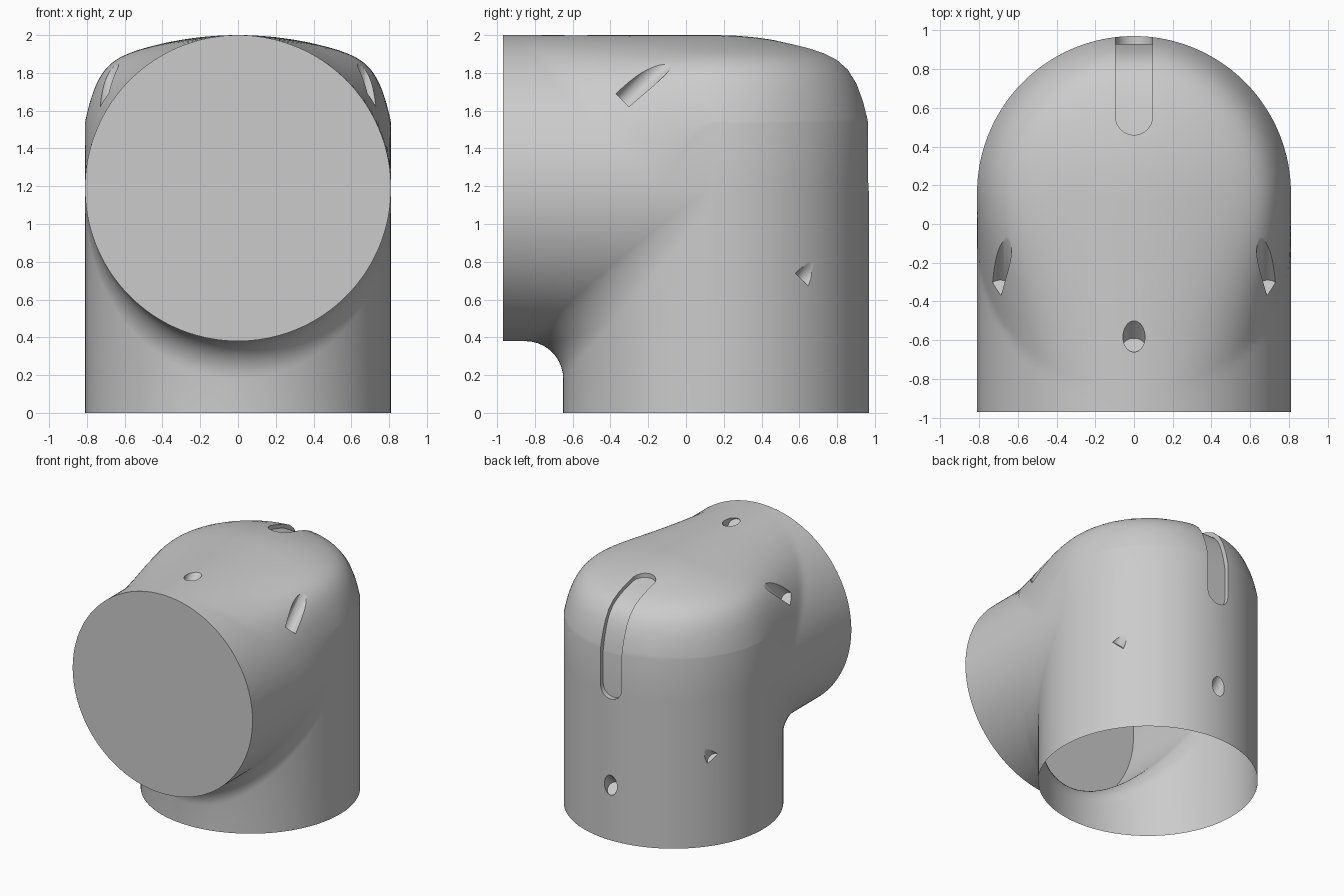
import bpy
import bmesh
from math import sin, cos, pi, sqrt
from mathutils import Matrix, Vector

if "Cube" in bpy.data.objects:
    bpy.data.objects.remove(bpy.data.objects["Cube"])

R = 0.81          # radius of both tubes
CY, CZ = 0.16, 1.19   # where the tube axes cross
FRONT = -0.97
FLOOR = 1.32      # screw pocket floors lie on the plane y + z = FLOOR

grey = bpy.data.materials.new("plain grey")
grey.use_nodes = True
grey.diffuse_color = (0.6, 0.6, 0.6, 1)
grey.node_tree.nodes["Principled BSDF"].inputs["Base Color"].default_value = (0.6, 0.6, 0.6, 1)


def make_object(name, bm):
    bmesh.ops.recalc_face_normals(bm, faces=bm.faces)
    mesh = bpy.data.meshes.new(name)
    bm.to_mesh(mesh)
    bm.free()
    mesh.materials.append(grey)
    obj = bpy.data.objects.new(name, mesh)
    bpy.context.collection.objects.link(obj)
    return obj


def loft(name, xs, outline):
    """Closed solid through side-on outlines, one for each x."""
    bm = bmesh.new()
    rings = [[bm.verts.new((x, y, z)) for y, z in outline(x)] for x in xs]
    n = len(rings[0])
    for a, b in zip(rings, rings[1:]):
        for i in range(n):
            j = (i + 1) % n
            bm.faces.new((a[i], a[j], b[j], b[i]))
    bm.faces.new(rings[0])
    bm.faces.new(rings[-1])
    return make_object(name, bm)


def dome(r):
    return 2 - 0.28 * r ** 2 - 0.28 * (r / R) ** 13


def top(x, y, s):
    """Height of the upper surface: round at the front, easing into the dome."""
    if y >= CY:
        return dome(min(R, sqrt(x * x + (y - CY) ** 2)))
    start = -0.08 - s
    u = max(0, (y - start) / (CY - start))
    w = sin(u * pi / 2)
    return (CZ + s) * (1 - w) + dome(abs(x)) * w


def elbow_outline(x):
    s = sqrt(R * R - x * x)
    f = 0.2 * sqrt(s / R)
    yc, zc = CY - s, CZ - s
    pts = [(CY + s, z) for z in (0, 0.4, 0.8, 1.2)]
    ys = [CY + s * cos(i / 12 * pi / 2) for i in range(12)]
    ys += [CY + (FRONT - CY) * i / 30 for i in range(31)]
    pts += [(y, top(x, y, s)) for y in ys]
    pts.append((FRONT, zc))
    # inner corner fillet
    for i in range(11):
        a = i / 10 * pi / 2
        pts.append((yc - f + f * sin(a), zc - f + f * cos(a)))
    pts.append((yc, 0))
    return pts


# Elbow body
T = pi / 2 - 0.03
body = loft("elbow_shell", [R * sin(T * i / 48) for i in range(-48, 49)], elbow_outline)

# Round-ended groove over the back corner
W = 0.095


def groove_outline(x):
    e = sqrt(max(0, W * W - x * x))
    start, end = 0.555 - e, 1.245 - e
    rs = [start - CY + (R - start + CY) * sin(i / 20 * pi / 2) for i in range(21)]
    pts = [(start, 2.2)]
    pts += [(CY + r - 0.04 * (r / R) ** 4, dome(r) - 0.035) for r in rs]
    return pts + [(CY + R - 0.04, end), (1.2, end), (1.2, 2.2)]


groove = loft("groove_cutter", [W * sin(pi / 2 * i / 8) for i in range(-8, 9)], groove_outline)

# Slanted screw pockets, given by x and z - y
bm = bmesh.new()
axis = Vector((0, 1, 1)).normalized()
turn = axis.to_track_quat("Z", "Y").to_matrix().to_4x4()
for x, v in ((0, 2.58), (0.69, 1.98), (-0.69, 1.98), (0.69, 0.08), (-0.69, 0.08), (0, -0.52)):
    base = Vector((x, (FLOOR - v) / 2, (FLOOR + v) / 2))
    bmesh.ops.create_cone(bm, cap_ends=True, segments=32, radius1=0.057, radius2=0.057,
                          depth=0.8, matrix=Matrix.Translation(base + axis * 0.4) @ turn)
pockets = make_object("pocket_cutter", bm)

bpy.context.view_layer.objects.active = body
body.select_set(True)
for cutter in (groove, pockets):
    cutter.hide_render = True
    mod = body.modifiers.new("cut", "BOOLEAN")
    mod.operation = "DIFFERENCE"
    mod.solver = "EXACT"
    mod.object = cutter
    bpy.ops.object.modifier_apply(modifier=mod.name)
    bpy.data.objects.remove(cutter)

# Open the bottom end
bm = bmesh.new()
bm.from_mesh(body.data)
bottom = [f for f in bm.faces if all(v.co.z < 0.001 for v in f.verts)]
bmesh.ops.delete(bm, geom=bottom, context="FACES")
bm.to_mesh(body.data)
bm.free()
bpy.ops.object.shade_smooth_by_angle(angle=0.6)
